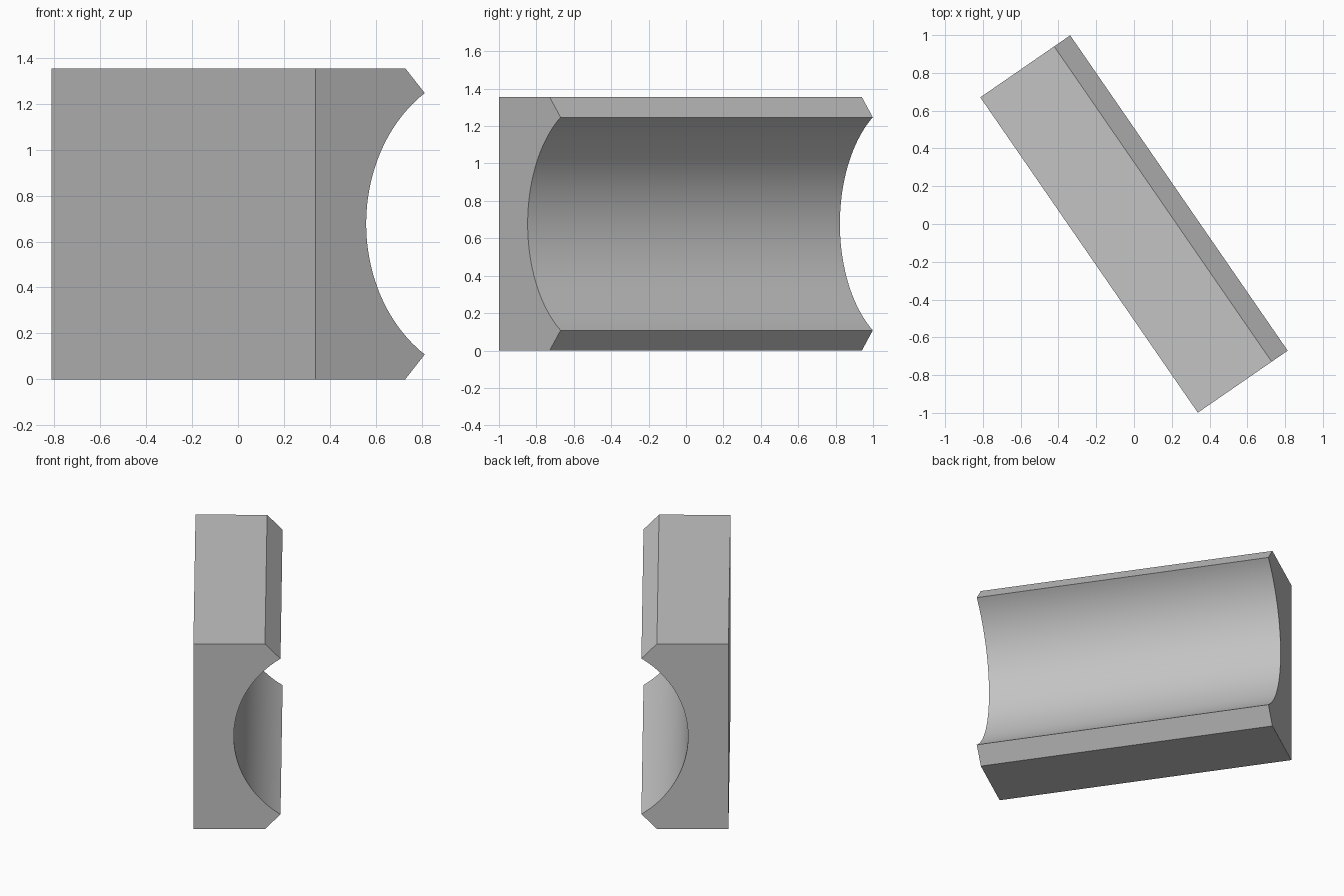
import bpy
import bmesh
import math
from mathutils import Matrix

cube = bpy.data.objects.get("Cube")
if cube:
    bpy.data.objects.remove(cube, do_unlink=True)

LENGTH, DEPTH, HEIGHT = 2.028, 0.578, 1.355
FLAT_DEPTH, LIP = 0.475, 0.108          # depth of top/bottom faces, lip height
GROOVE_DEPTH, SEGMENTS = 0.31, 48
TURN = math.radians(34.6)

grey = bpy.data.materials.new("light grey")
grey.use_nodes = True
grey.diffuse_color = (0.55, 0.55, 0.55, 1)
grey.node_tree.nodes["Principled BSDF"].inputs["Base Color"].default_value = grey.diffuse_color

# Cross-section: rectangular back, chamfered lips, circular groove
half = HEIGHT / 2 - LIP
radius = (half ** 2 + GROOVE_DEPTH ** 2) / (2 * GROOVE_DEPTH)
centre = DEPTH - GROOVE_DEPTH + radius
sweep = math.asin(half / radius)
profile = [(0, HEIGHT), (0, 0), (FLAT_DEPTH, 0)]
for i in range(SEGMENTS + 1):
    a = sweep * (2 * i / SEGMENTS - 1)
    profile.append((centre - radius * math.cos(a), HEIGHT / 2 + radius * math.sin(a)))
profile.append((FLAT_DEPTH, HEIGHT))

# Extrude the section along the block and turn it about the vertical
bm = bmesh.new()
section = bm.faces.new([bm.verts.new((d - DEPTH / 2, -LENGTH / 2, z)) for d, z in profile])
end = bmesh.ops.extrude_face_region(bm, geom=[section], use_keep_orig=True)
bmesh.ops.translate(bm, vec=(0, LENGTH, 0),
                    verts=[v for v in end["geom"] if isinstance(v, bmesh.types.BMVert)])
bmesh.ops.recalc_face_normals(bm, faces=bm.faces)
bmesh.ops.transform(bm, matrix=Matrix.Rotation(TURN, 4, "Z"), verts=bm.verts)

mesh = bpy.data.meshes.new("grooved_block")
bm.to_mesh(mesh)
bm.free()
mesh.materials.append(grey)
block = bpy.data.objects.new("grooved_block", mesh)
bpy.context.collection.objects.link(block)

# Smooth groove, crisp edges elsewhere
bpy.context.view_layer.objects.active = block
block.select_set(True)
bpy.ops.object.shade_smooth_by_angle(angle=math.radians(25))
